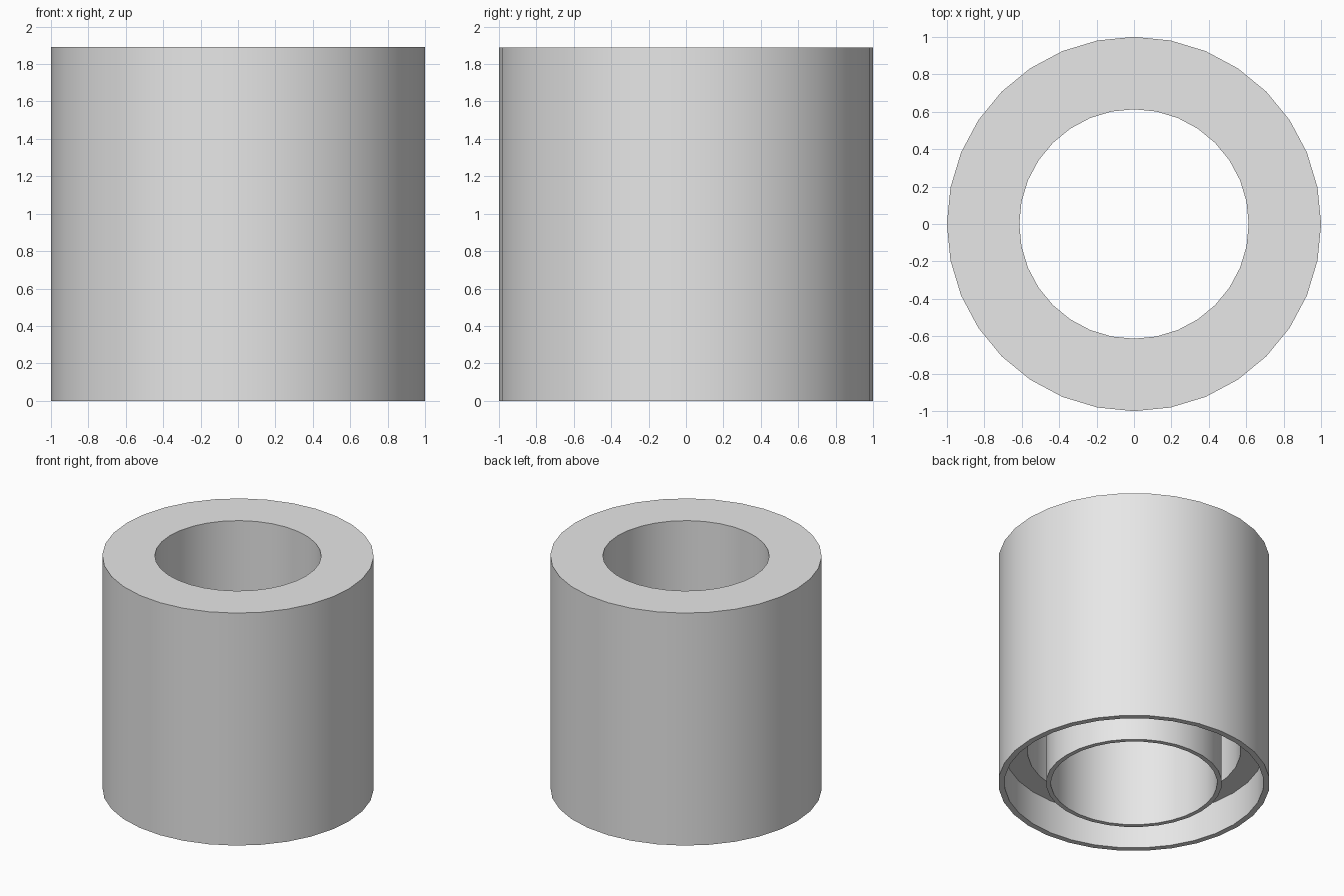
import bpy
import bmesh
from math import tau, radians

cube = bpy.data.objects.get("Cube")
if cube:
    bpy.data.objects.remove(cube)

# Single plain grey
grey = bpy.data.materials.new("light_grey")
grey.use_nodes = True
colour = (0.8, 0.8, 0.8, 1)
grey.diffuse_color = colour
grey.node_tree.nodes["Principled BSDF"].inputs["Base Color"].default_value = colour

HEIGHT = 1.89
OUTER, SKIRT, POCKET = 1.0, 0.955, 0.785   # outer shell radii
TUBE_OUT, TUBE_IN = 0.648, 0.613           # central tube radii
STEP, CEILING = 0.27, 1.8                  # ledge and pocket heights
SIDES = 32


def revolve(name, profile, material):
    """Turn a closed (radius, height) profile about the z axis."""
    bm = bmesh.new()
    verts = [bm.verts.new((r, 0, z)) for r, z in profile]
    edges = [bm.edges.new((a, b)) for a, b in zip(verts, verts[1:] + verts[:1])]
    bmesh.ops.spin(bm, geom=verts + edges, cent=(0, 0, 0), axis=(0, 0, 1),
                   angle=tau, steps=SIDES, use_merge=True)
    bmesh.ops.remove_doubles(bm, verts=bm.verts, dist=0.0001)
    bmesh.ops.recalc_face_normals(bm, faces=bm.faces)
    mesh = bpy.data.meshes.new(name)
    bm.to_mesh(mesh)
    bm.free()
    mesh.materials.append(material)
    obj = bpy.data.objects.new(name, mesh)
    bpy.context.collection.objects.link(obj)
    bpy.ops.object.select_all(action="DESELECT")
    obj.select_set(True)
    bpy.context.view_layer.objects.active = obj
    bpy.ops.object.shade_smooth_by_angle(angle=radians(30))
    return obj


# Hollow sleeve: stepped outer shell, closed top ring and central tube
revolve("hollow_sleeve", [
    (OUTER, 0), (OUTER, HEIGHT), (TUBE_IN, HEIGHT), (TUBE_IN, 0),
    (TUBE_OUT, 0), (TUBE_OUT, CEILING), (POCKET, CEILING),
    (POCKET, STEP), (SKIRT, STEP), (SKIRT, 0),
], grey)
